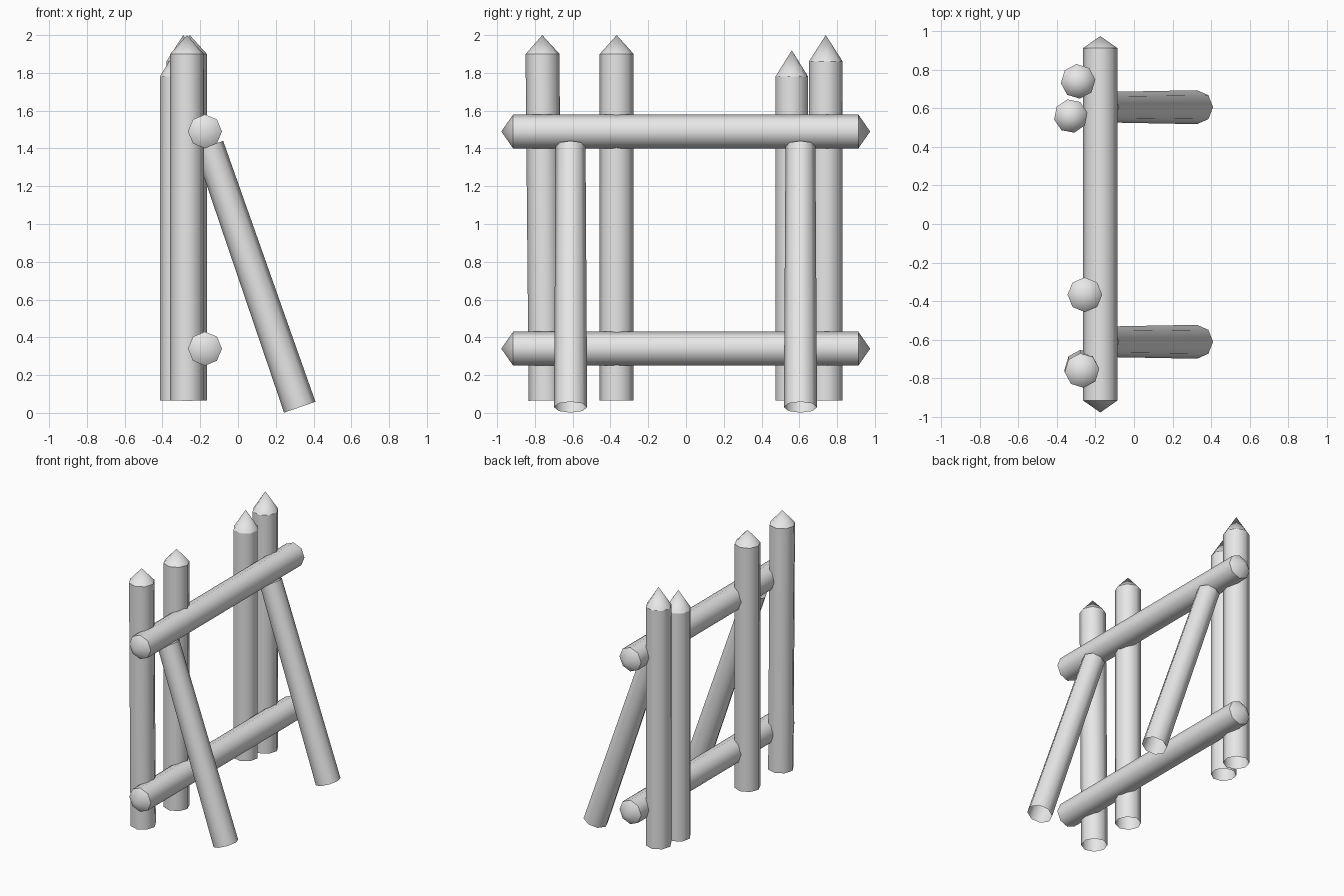
import bpy, bmesh, math
from mathutils import Vector

if "Cube" in bpy.data.objects:
    bpy.data.objects.remove(bpy.data.objects["Cube"], do_unlink=True)

SIDES = 8
grey = bpy.data.materials.new("pale grey")
grey.use_nodes = True
grey.diffuse_color = (0.8, 0.8, 0.8, 1)
grey.node_tree.nodes["Principled BSDF"].inputs["Base Color"].default_value = (0.8, 0.8, 0.8, 1)


def log(name, start, end, r0=0.09, r1=0.09, start_tip=0, end_tip=0, turn=0):
    """Eight-sided open pole from start to end, with optional pointed ends."""
    start, end = Vector(start), Vector(end)
    axis = (end - start).normalized()
    # side directions across the pole
    ref = Vector((1, 0, 0)) if abs(axis.x) < 0.9 else Vector((0, 1, 0))
    u = (ref - axis * ref.dot(axis)).normalized()
    v = axis.cross(u)
    bm = bmesh.new()

    def ring(centre, r):
        angles = [math.tau * i / SIDES + turn for i in range(SIDES)]
        return [bm.verts.new(centre + (u * math.cos(a) + v * math.sin(a)) * r) for a in angles]

    low, high = ring(start, r0), ring(end, r1)
    low_tip = bm.verts.new(start - axis * start_tip) if start_tip else None
    high_tip = bm.verts.new(end + axis * end_tip) if end_tip else None
    for i in range(SIDES):
        j = (i + 1) % SIDES
        bm.faces.new((low[i], low[j], high[j], high[i]))
        if low_tip:
            bm.faces.new((low[j], low[i], low_tip))
        if high_tip:
            bm.faces.new((high[i], high[j], high_tip))
    # round sides, crisp rims
    for f in bm.faces:
        f.smooth = True
    for rim in (low, high):
        for i in range(SIDES):
            bm.edges.get((rim[i], rim[(i + 1) % SIDES])).smooth = False
    mesh = bpy.data.meshes.new(name)
    bm.to_mesh(mesh)
    bm.free()
    mesh.materials.append(grey)
    obj = bpy.data.objects.new(name, mesh)
    bpy.context.collection.objects.link(obj)
    return obj


# Upright pointed posts
FOOT = 0.065
log("front_outer_post", (-0.27, -0.743, FOOT), (-0.27, -0.76, 1.9), end_tip=0.1, turn=0.1)
log("front_inner_post", (-0.255, -0.367, FOOT), (-0.255, -0.367, 1.9), end_tip=0.1)
log("back_inner_post", (-0.328, 0.56, FOOT), (-0.328, 0.56, 1.78), 0.088, 0.088, end_tip=0.14, turn=0.2)
log("back_outer_post", (-0.29, 0.74, FOOT), (-0.29, 0.74, 1.86), end_tip=0.14, turn=0.1)

# Horizontal rails, pointed at both ends
for name, z in (("lower_rail", 0.34), ("upper_rail", 1.49)):
    log(name, (-0.175, -0.915, z), (-0.175, 0.912, z), start_tip=0.063, end_tip=0.063)

# Slanted braces, slightly thinner at the top
for name, y in (("front_brace", -0.611), ("back_brace", 0.606)):
    log(name, (0.327, y, 0.03), (-0.153, y, 1.414), 0.088, 0.079)
